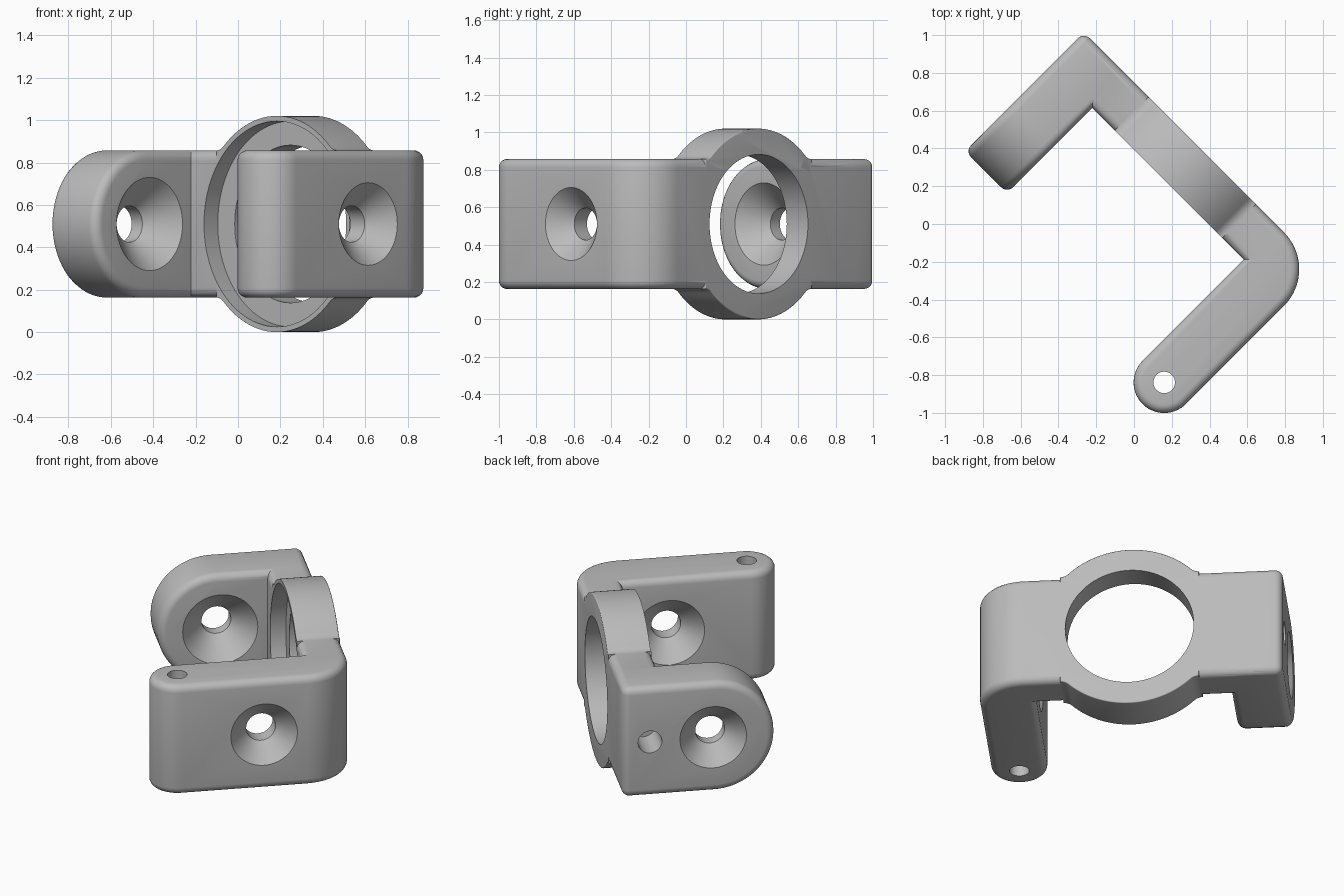
import bpy, bmesh
from math import pi, sin, cos, sqrt, radians
from mathutils import Vector

if "Cube" in bpy.data.objects:
    bpy.data.objects.remove(bpy.data.objects["Cube"], do_unlink=True)

# Built with the ring wall along x, its outside facing +y, then turned 45 degrees
MID = 0.51             # height of the centre line
HALF = 0.3475          # half height of the bracket
RING_X = -0.02
WALL_IN, WALL_OUT = 0.278, 0.53

grey = bpy.data.materials.new("grey metal")
grey.use_nodes = True
colour = (0.5, 0.5, 0.5, 1)
grey.diffuse_color = colour
grey.node_tree.nodes["Principled BSDF"].inputs["Base Color"].default_value = colour


def arc(cx, cy, r, start, end, n=20):
    return [(cx + r * cos(radians(start + (end - start) * i / n)),
             cy + r * sin(radians(start + (end - start) * i / n))) for i in range(n + 1)]


def prism(name, outline, axis, low, high, bevel=0.0, keep=lambda e: True):
    """Extrude an outline along an axis and round its sharp convex edges."""
    def place(p, d):
        return {"x": (d, p[0], p[1]), "y": (p[0], d, p[1]), "z": (p[0], p[1], d)}[axis]
    bm = bmesh.new()
    base = bm.faces.new([bm.verts.new(place(p, low)) for p in outline])
    new = bmesh.ops.extrude_face_region(bm, geom=[base])["geom"]
    shift = Vector(place((0, 0), high - low))
    bmesh.ops.translate(bm, vec=shift, verts=[g for g in new if isinstance(g, bmesh.types.BMVert)])
    bmesh.ops.recalc_face_normals(bm, faces=bm.faces)
    if bevel:
        edges = [e for e in bm.edges if e.calc_face_angle_signed() > radians(35) and keep(e)]
        bmesh.ops.bevel(bm, geom=edges, offset=bevel, segments=5, profile=0.5,
                        affect="EDGES", clamp_overlap=True)
    return finish(name, bm)


def lathe(name, profile, axis, centre, n=64):
    """Turn (radius, distance) steps about an axis into a closed solid."""
    bm = bmesh.new()
    rings = []
    for r, d in profile:
        ring = []
        for i in range(n):
            a, b = r * cos(2 * pi * i / n), r * sin(2 * pi * i / n)
            co = {"x": (d, a, b), "y": (a, d, b), "z": (a, b, d)}[axis]
            ring.append(bm.verts.new(Vector(centre) + Vector(co)))
        rings.append(ring)
    for lo, hi in zip(rings, rings[1:]):
        for i in range(n):
            j = (i + 1) % n
            bm.faces.new((lo[i], lo[j], hi[j], hi[i]))
    bm.faces.new(rings[0])
    bm.faces.new(rings[-1])
    bmesh.ops.recalc_face_normals(bm, faces=bm.faces)
    return finish(name, bm)


def finish(name, bm):
    mesh = bpy.data.meshes.new(name)
    bm.to_mesh(mesh)
    bm.free()
    mesh.materials.append(grey)
    obj = bpy.data.objects.new(name, mesh)
    bpy.context.collection.objects.link(obj)
    return obj


def combine(target, other, operation):
    mod = target.modifiers.new(operation.lower(), "BOOLEAN")
    mod.operation, mod.solver, mod.object = operation, "EXACT", other
    bpy.context.view_layer.objects.active = target
    bpy.ops.object.modifier_apply(modifier=mod.name)
    bpy.data.objects.remove(other, do_unlink=True)


# Wall and long arm: one bent bar with a round end and a round outer bend
ARM_IN, ARM_OUT, BEND = 0.544, 0.868, 0.275
mid_arm, end_r = (ARM_IN + ARM_OUT) / 2, (ARM_OUT - ARM_IN) / 2
bar = [(-0.75, WALL_IN), (ARM_IN, WALL_IN)]
bar += arc(mid_arm, -0.48, end_r, 180, 360, 28)
bar += arc(ARM_OUT - BEND, WALL_OUT - BEND, BEND, 0, 90)
bar += [(-0.75, WALL_OUT)]
bracket = prism("bracket", bar, "z", MID - HALF, MID + HALF, 0.045,
                lambda e: abs(e.verts[0].co.z - e.verts[1].co.z) < 0.01)

# Short arm: flat plate with a half-round end
plate = arc(-0.36 + HALF, MID, HALF, 270, 90, 40)
plate += [(WALL_OUT, MID + HALF), (WALL_OUT, MID - HALF)]
short_arm = prism("short_arm", plate, "x", -0.905, -0.59, 0.045)
combine(bracket, short_arm, "UNION")

# Ring: outline with small fillets running into the wall
R, F = 0.51, 0.07
foot = sqrt((R + F) ** 2 - (HALF + F) ** 2)
lean = math_angle = Vector((foot, HALF + F)).angle(Vector((1, 0))) * 180 / pi
quarter = arc(foot, HALF + F, F, 270, 180 + lean, 8) + arc(0, 0, R, lean, 90, 20)[1:]
quarter = [(foot, HALF - 0.08)] + quarter
half = quarter + [(-x, z) for x, z in reversed(quarter[:-1])]
loop = half + [(-x, -z) for x, z in half]
ring = prism("ring", [(RING_X + x, MID + z) for x, z in loop], "y", WALL_IN, WALL_OUT, 0.04,
             lambda e: min(v.co.y for v in e.verts) > WALL_OUT - 0.01)
combine(bracket, ring, "UNION")

# Stepped bore through the ring
bore = lathe("bore_cutter", [(0.485, 0.1), (0.485, 0.37), (0.372, 0.37), (0.372, 0.7)],
             "y", (RING_X, 0, MID), 96)
combine(bracket, bore, "DIFFERENCE")


def screw_cutter(left, right, left_r, right_r, r=0.086, slope=1.0):
    """Screw hole with a countersink on both faces."""
    d = 0.05
    return lathe("screw_cutter", [(left_r + d, left - d), (r, left + left_r - r),
                                  (r, right - right_r + r), (right_r + d, right + d)],
                 "x", (0, 0, MID))


combine(bracket, screw_cutter(-0.905, -0.59, 0.195, 0.22), "DIFFERENCE")
combine(bracket, screw_cutter(ARM_IN, ARM_OUT, 0.205, 0.195), "DIFFERENCE")

# Blind hole at the corner and pin hole down the long arm
combine(bracket, lathe("blind_cutter", [(0.07, -1), (0.07, -0.68)], "x", (0, 0.37, MID), 40),
        "DIFFERENCE")
combine(bracket, lathe("pin_cutter", [(0.057, 0), (0.057, 1)], "z", (mid_arm, -0.48, 0), 40),
        "DIFFERENCE")

# Turn into place and smooth
bracket.rotation_euler.z = -pi / 4
bpy.ops.object.select_all(action="DESELECT")
bracket.select_set(True)
bpy.context.view_layer.objects.active = bracket
bpy.ops.object.transform_apply(location=False, rotation=True, scale=False)
bpy.ops.object.shade_smooth_by_angle(angle=radians(30))
